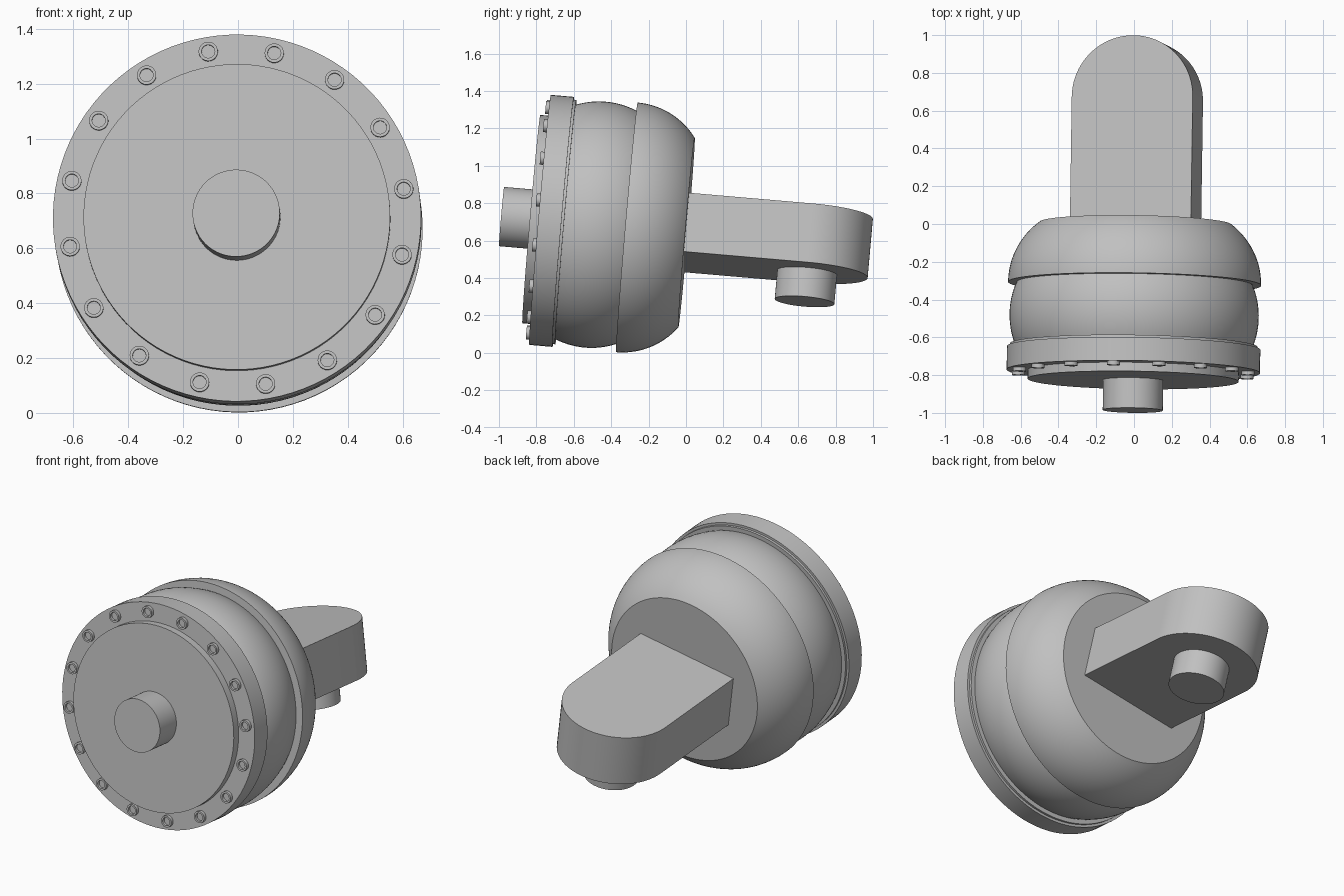
import bpy
import bmesh
from math import radians, sin, cos, pi, tau, sqrt
from mathutils import Matrix, Vector

cube = bpy.data.objects.get("Cube")
if cube:
    bpy.data.objects.remove(cube, do_unlink=True)

# Single plain grey
grey = bpy.data.materials.new("plain_grey")
grey.use_nodes = True
colour = (0.53, 0.53, 0.53, 1)
grey.diffuse_color = colour
grey.node_tree.nodes["Principled BSDF"].inputs["Base Color"].default_value = colour

# Whole assembly is pitched and rolled; the main axis is local Y
POSE = (Matrix.Translation((0.008, 0.003, 0.643))
        @ Matrix.Rotation(radians(-9.8), 4, 'Y')
        @ Matrix.Rotation(radians(-5), 4, 'X'))
ALONG_Y = Matrix.Rotation(radians(-90), 4, 'X')


def finish(name, bm, matrix):
    bmesh.ops.remove_doubles(bm, verts=bm.verts, dist=1e-5)
    bmesh.ops.recalc_face_normals(bm, faces=bm.faces)
    mesh = bpy.data.meshes.new(name)
    bm.to_mesh(mesh)
    bm.free()
    mesh.materials.append(grey)
    obj = bpy.data.objects.new(name, mesh)
    bpy.context.collection.objects.link(obj)
    obj.matrix_world = POSE @ matrix
    bpy.ops.object.select_all(action='DESELECT')
    obj.select_set(True)
    bpy.context.view_layer.objects.active = obj
    bpy.ops.object.shade_smooth_by_angle(angle=radians(30))
    return obj


def lathe(name, profile, matrix=ALONG_Y, steps=96):
    """Revolve (radius, height) points around Z."""
    bm = bmesh.new()
    verts = [bm.verts.new((r, 0, h)) for r, h in profile]
    edges = [bm.edges.new(pair) for pair in zip(verts, verts[1:])]
    bmesh.ops.spin(bm, geom=verts + edges, cent=(0, 0, 0), axis=(0, 0, 1),
                   angle=tau, steps=steps, use_merge=False)
    return finish(name, bm, matrix)


def disc(name, radius, start, end, matrix=ALONG_Y):
    return lathe(name, [(0, start), (radius, start), (radius, end), (0, end)], matrix)


def bulge(start, end, peak, top, curve, count=14):
    """Circular arc whose widest radius is top at height peak."""
    heights = [start + (end - start) * i / count for i in range(count + 1)]
    return [(top - curve + sqrt(curve ** 2 - (h - peak) ** 2), h) for h in heights]


# Front shaft, cover plate and flange
disc("front_shaft", 0.159, -0.993, -0.8)
disc("cover_plate", 0.559, -0.833, -0.75)
disc("flange", 0.671, -0.786, -0.662)
disc("flange_collar", 0.656, -0.68, -0.648)

# Barrel body and rear dome
lathe("barrel_body", [(0, -0.66)] + bulge(-0.66, -0.3, -0.49, 0.66, 0.43) + [(0, -0.3)])
lathe("rear_dome", [(0, -0.32)] + bulge(-0.32, 0, -0.32, 0.67, 0.397, 20) + [(0, 0)])

# Ring of socket-head bolts
BOLTS = 16
for i in range(BOLTS):
    place = (Matrix.Rotation(tau * i / BOLTS, 4, 'Y')
             @ Matrix.Translation((0, 0, 0.617)) @ ALONG_Y)
    lathe("flange_bolt", [(0, -0.77), (0.035, -0.77), (0.035, -0.806),
                          (0.024, -0.806), (0.024, -0.79), (0, -0.79)], place, 24)

# Rear arm: flat bar with a rounded end
HALF, THICK, CENTRE = 0.325, 0.32, 0.661
outline = [(HALF, -0.05)]
outline += [(HALF * cos(pi * i / 40), CENTRE + HALF * sin(pi * i / 40)) for i in range(41)]
outline += [(-HALF, -0.05)]
bm = bmesh.new()
face = bm.faces.new([bm.verts.new((x, y, -THICK / 2)) for x, y in outline])
top = bmesh.ops.extrude_face_region(bm, geom=[face])["geom"]
bmesh.ops.translate(bm, vec=Vector((0, 0, THICK)),
                    verts=[v for v in top if isinstance(v, bmesh.types.BMVert)])
finish("rear_arm", bm, Matrix.Identity(4))

# Pin under the arm
disc("arm_pin", 0.16, -0.318, -0.1, Matrix.Translation((0, CENTRE, 0)))
